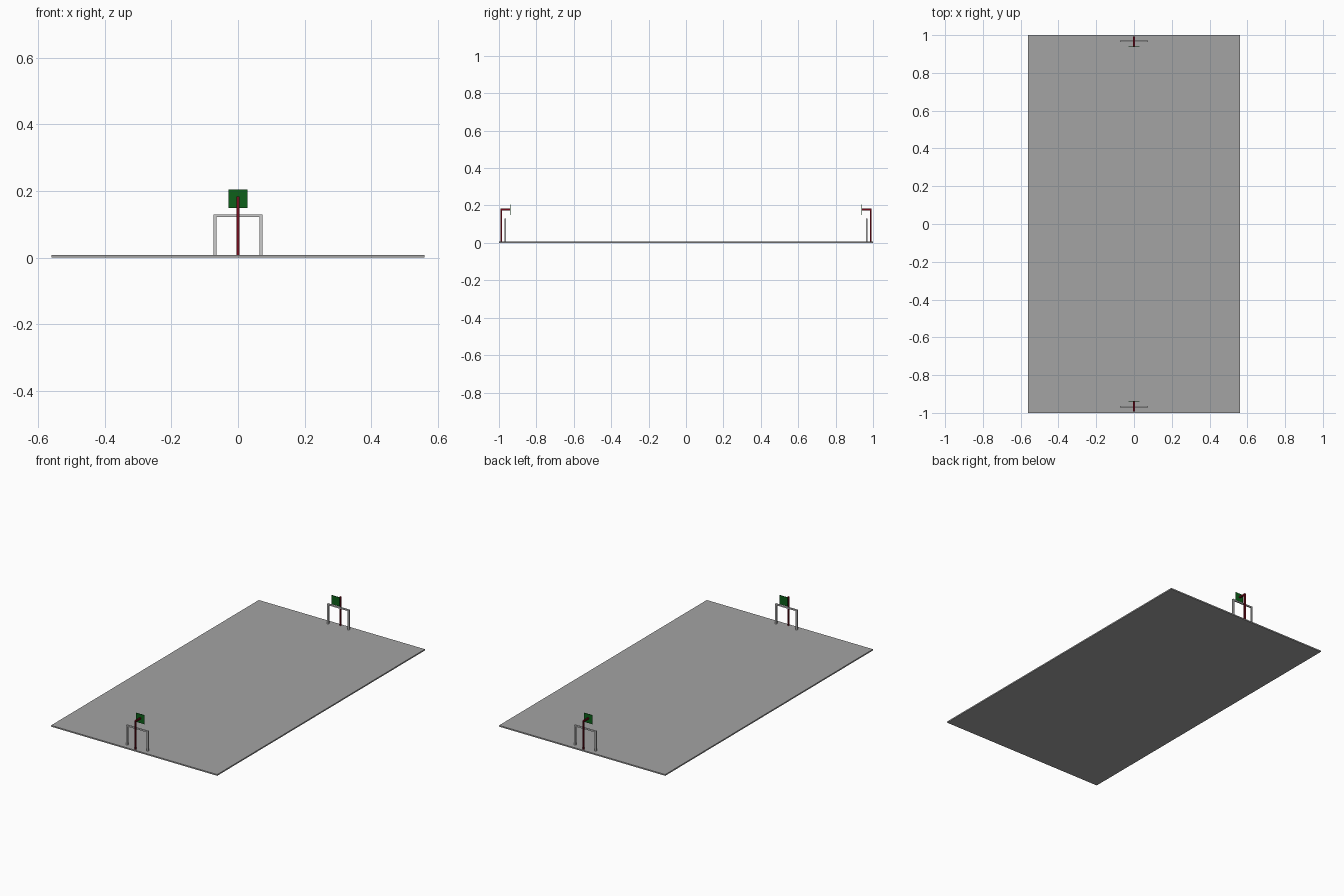
import bpy
from mathutils import Vector

if "Cube" in bpy.data.objects:
    bpy.data.objects.remove(bpy.data.objects["Cube"])


def material(name, color):
    m = bpy.data.materials.new(name)
    m.diffuse_color = color
    m.use_nodes = True
    m.node_tree.nodes["Principled BSDF"].inputs["Base Color"].default_value = m.diffuse_color
    return m


RED = material("dark_red", (0.18, 0.003, 0.01, 1))
GREEN = material("green", (0.004, 0.115, 0.01, 1))
ASPHALT = material("asphalt", (0.37, 0.37, 0.37, 1))
WHITE = material("white", (0.8, 0.8, 0.8, 1))


def box(name, lo, hi, mat):
    lo, hi = Vector(lo), Vector(hi)
    bpy.ops.mesh.primitive_cube_add(size=1, location=(lo + hi) / 2)
    o = bpy.context.object
    o.name = name
    o.scale = [abs(d) for d in hi - lo]
    bpy.ops.object.transform_apply(location=False, rotation=False, scale=True)
    o.data.materials.append(mat)
    return o


# Court slab
FLOOR = 0.008
box("court", (-0.56, -1, 0), (0.56, 1, FLOOR), ASPHALT)

for end, s in (("front", -1), ("back", 1)):
    # Goal frame
    y, r = 0.967 * s, 0.0045
    for side, x in (("left", -0.069), ("right", 0.069)):
        box(f"{end}_goal_post_{side}", (x - r, y - r, 0.004), (x + r, y + r, 0.122), WHITE)
    box(f"{end}_goal_crossbar", (-0.0735, y - r, 0.122), (0.0735, y + r, 0.130), WHITE)
    # Hoop pole with an arm reaching inward
    box(f"{end}_pole", (-0.0045, 0.983 * s, 0.004), (0.0045, 0.992 * s, 0.183), RED)
    box(f"{end}_pole_arm", (-0.004, 0.941 * s, 0.174), (0.004, 0.983 * s, 0.183), RED)
    # Backboard
    box(f"{end}_backboard", (-0.028, 0.938 * s, 0.149), (0.028, 0.941 * s, 0.204), GREEN)
